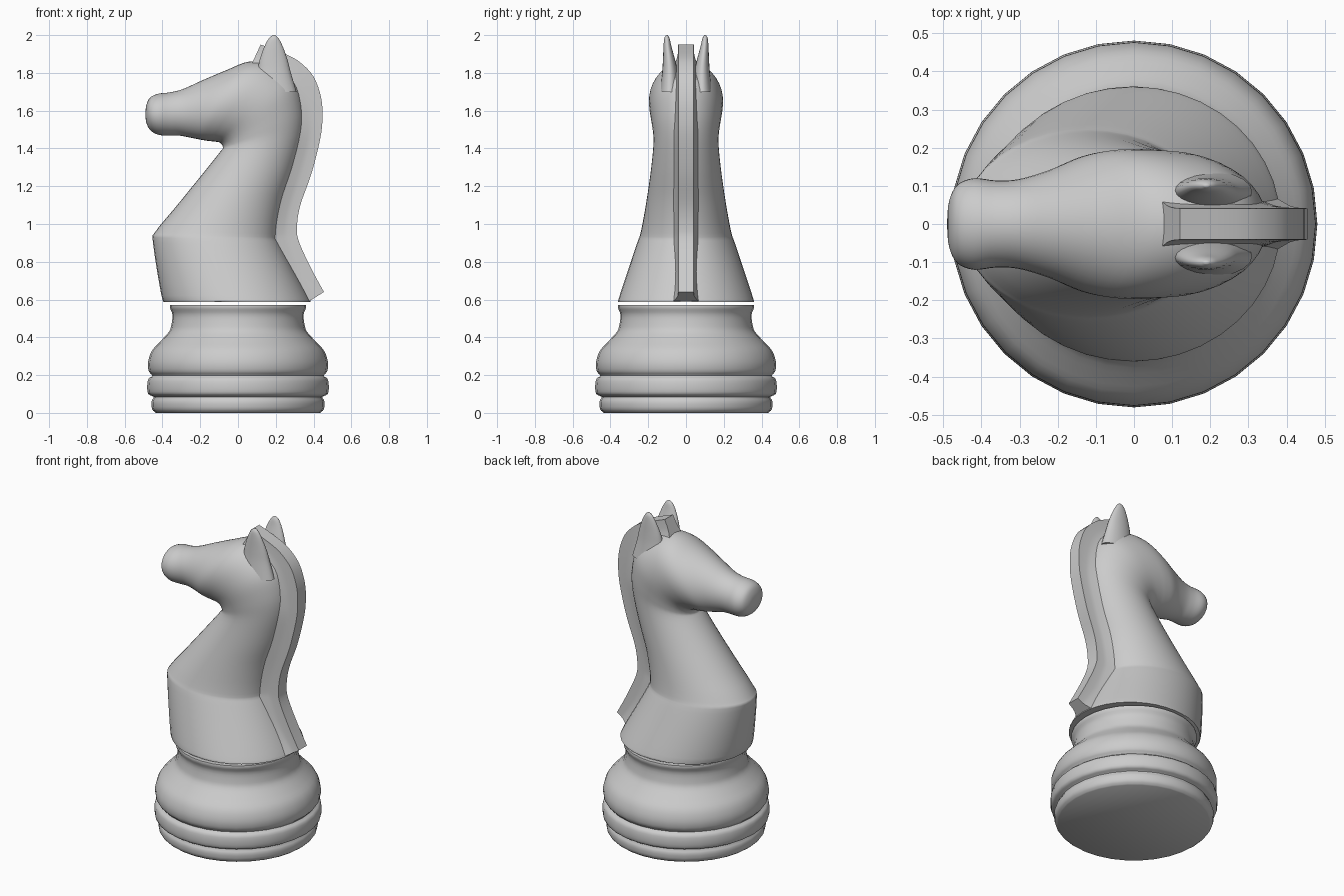
import bpy, bmesh
from math import sin, cos, pi, radians
from mathutils import Vector


def spline(rows, k):
    # Catmull-Rom resampling of rows of numbers
    r = [Vector(p) for p in rows]
    r = [r[0]] + r + [r[-1]]
    out = []
    for i in range(1, len(r) - 2):
        a, b, c, d = r[i - 1:i + 3]
        for j in range(k):
            t = j / k
            out.append(0.5 * (2 * b + (c - a) * t + (2 * a - 5 * b + 4 * c - d) * t * t
                              + (3 * b - a - 3 * c + d) * t ** 3))
    return out + [r[-1]]


def loft(name, rings, angle=40):
    # skin closed rings of points and cap both ends
    bm = bmesh.new()
    vs = [[bm.verts.new(p) for p in ring] for ring in rings]
    n = len(vs[0])
    for a, b in zip(vs, vs[1:]):
        for i in range(n):
            j = (i + 1) % n
            bm.faces.new((a[i], a[j], b[j], b[i]))
    bm.faces.new(vs[0])
    bm.faces.new(vs[-1])
    bmesh.ops.recalc_face_normals(bm, faces=bm.faces)
    me = bpy.data.meshes.new(name)
    bm.to_mesh(me)
    bm.free()
    ob = bpy.data.objects.new(name, me)
    bpy.context.collection.objects.link(ob)
    bpy.ops.object.select_all(action='DESELECT')
    ob.select_set(True)
    bpy.context.view_layer.objects.active = ob
    bpy.ops.object.shade_smooth_by_angle(angle=radians(angle))
    return ob


def ellipse(fx, fz, bx, bz, w, n=40, y=0.0):
    # ellipse spanning a front point and a back point, half width w
    ring = []
    for i in range(n):
        t = 2 * pi * i / n
        u = (1 - cos(t)) / 2
        ring.append((fx + (bx - fx) * u, y + w * sin(t), fz + (bz - fz) * u))
    return ring


# turned base
profile = [(.435, 0), (.455, .02), (.458, .06), (.447, .085), (.475, .10), (.481, .14),
           (.474, .18), (.454, .197), (.472, .22), (.476, .27), (.455, .33), (.41, .38),
           (.365, .43), (.352, .47), (.347, .52), (.360, .555), (.360, .572)]
loft("base", [ellipse(-r, z, r, z, r, 32) for r, z in spline(profile, 3)], 50)

# neck and head: front x, z, back x, z, half width
body = [(-.385, .587, .385, .587, .36), (-.405, .62, .365, .63, .35),
        (-.45, .90, .23, .88, .262), (-.437, .96, .21, .95, .24),
        (-.33, 1.09, .24, 1.12, .212), (-.20, 1.25, .30, 1.30, .187),
        (-.10, 1.375, .345, 1.48, .172), (-.08, 1.405, .345, 1.62, .178),
        (-.095, 1.43, .30, 1.76, .19), (-.13, 1.437, .18, 1.845, .196),
        (-.16, 1.44, .06, 1.86, .194), (-.20, 1.447, -.06, 1.815, .178),
        (-.25, 1.457, -.19, 1.76, .142), (-.31, 1.468, -.29, 1.715, .118),
        (-.36, 1.468, -.36, 1.697, .114), (-.42, 1.472, -.42, 1.69, .12),
        (-.463, 1.495, -.465, 1.67, .102), (-.485, 1.535, -.485, 1.63, .06),
        (-.49, 1.575, -.49, 1.59, .01)]
loft("neck_and_head", [ellipse(*r) for r in spline(body, 4)], 60)

# mane: outer x, z, inner x, z
mane = [(.455, .64, .37, .587), (.39, .76, .25, .74), (.325, .90, .19, .90),
        (.312, .98, .18, .96), (.33, 1.10, .21, 1.10), (.39, 1.27, .26, 1.28),
        (.435, 1.45, .31, 1.46), (.447, 1.56, .30, 1.58), (.44, 1.67, .27, 1.66),
        (.40, 1.78, .23, 1.73), (.33, 1.855, .19, 1.77), (.25, 1.90, .15, 1.79),
        (.12, 1.95, .06, 1.82)]
rings = []
for ox, oz, ix, iz in spline(mane, 4):
    half = [(0, .07), (.45, .048), (.65, .043), (1, .041)]
    side = [(ix + (ox - ix) * u, w, iz + (oz - iz) * u) for u, w in half]
    rings.append(side + [(x, -y, z) for x, y, z in reversed(side)])
loft("mane", rings, 35)

# ears: front x, back x, z, half width, centre y
ear = [(.07, .31, 1.70, .055, .085), (.10, .28, 1.80, .042, .085), (.115, .262, 1.87, .032, .09),
       (.14, .237, 1.94, .021, .098), (.163, .215, 1.982, .014, .101), (.184, .196, 2.0, .004, .101)]
for s, name in ((1, "ear_left"), (-1, "ear_right")):
    loft(name, [ellipse(f, z, b, z, w, 20, s * y) for f, b, z, w, y in spline(ear, 4)], 60)
